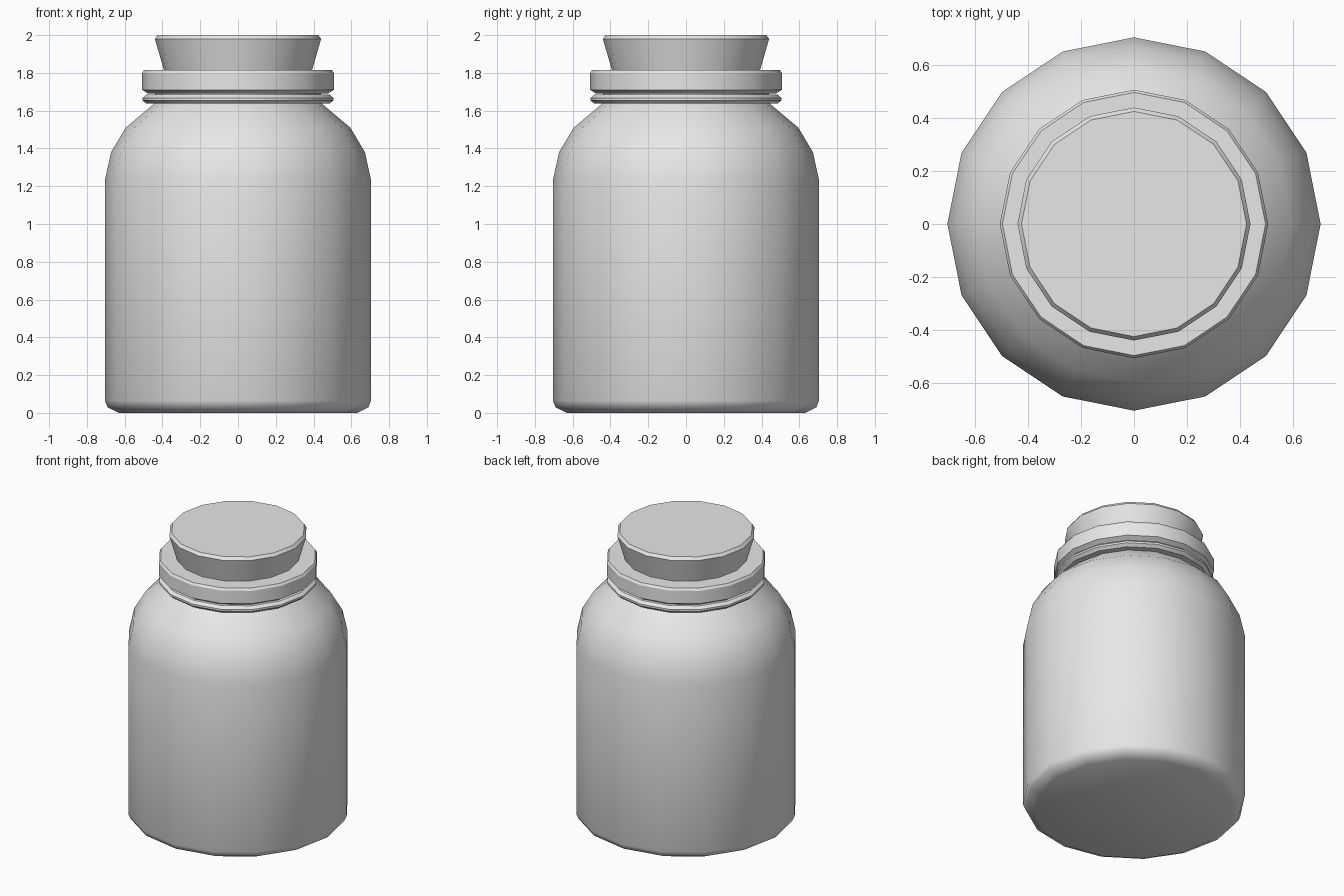
import bpy, bmesh, math

cube = bpy.data.objects.get("Cube")
if cube:
    bpy.data.objects.remove(cube, do_unlink=True)

SIDES = 16

grey = bpy.data.materials.new("light_grey")
grey.use_nodes = True
grey.diffuse_color = (0.8, 0.8, 0.8, 1)
grey.node_tree.nodes["Principled BSDF"].inputs["Base Color"].default_value = (0.8, 0.8, 0.8, 1)


def lathe(name, profile, angle):
    """Turn a (radius, height) outline into a closed solid of revolution."""
    bm = bmesh.new()
    rings = []
    for r, z in profile:
        turns = [2 * math.pi * i / SIDES for i in range(SIDES)]
        rings.append([bm.verts.new((r * math.cos(a), r * math.sin(a), z)) for a in turns])
    for low, high in zip(rings, rings[1:]):
        for i in range(SIDES):
            j = (i + 1) % SIDES
            bm.faces.new((low[i], low[j], high[j], high[i]))
    bm.faces.new(rings[0][::-1])
    bm.faces.new(rings[-1])
    mesh = bpy.data.meshes.new(name)
    bm.to_mesh(mesh)
    bm.free()
    mesh.materials.append(grey)
    obj = bpy.data.objects.new(name, mesh)
    bpy.context.collection.objects.link(obj)
    bpy.ops.object.select_all(action="DESELECT")
    obj.select_set(True)
    bpy.context.view_layer.objects.active = obj
    bpy.ops.object.shade_smooth_by_angle(angle=math.radians(angle))
    return obj


# Rounded jar with its narrow neck
lathe("jar_body", [(0.63, 0), (0.69, 0.03), (0.705, 0.065), (0.705, 1.23),
                   (0.672, 1.38), (0.595, 1.51), (0.44, 1.64), (0.44, 1.72)], 46)

# Thin ring around the neck
lathe("neck_ring", [(0.485, 1.637), (0.505, 1.655), (0.505, 1.668), (0.485, 1.685)], 30)

# Thick lip of the jar
lathe("jar_lip", [(0.475, 1.69), (0.507, 1.71), (0.507, 1.80), (0.497, 1.815)], 30)

# Tapered stopper
lathe("stopper", [(0.385, 1.79), (0.44, 1.98), (0.425, 2.0)], 30)
